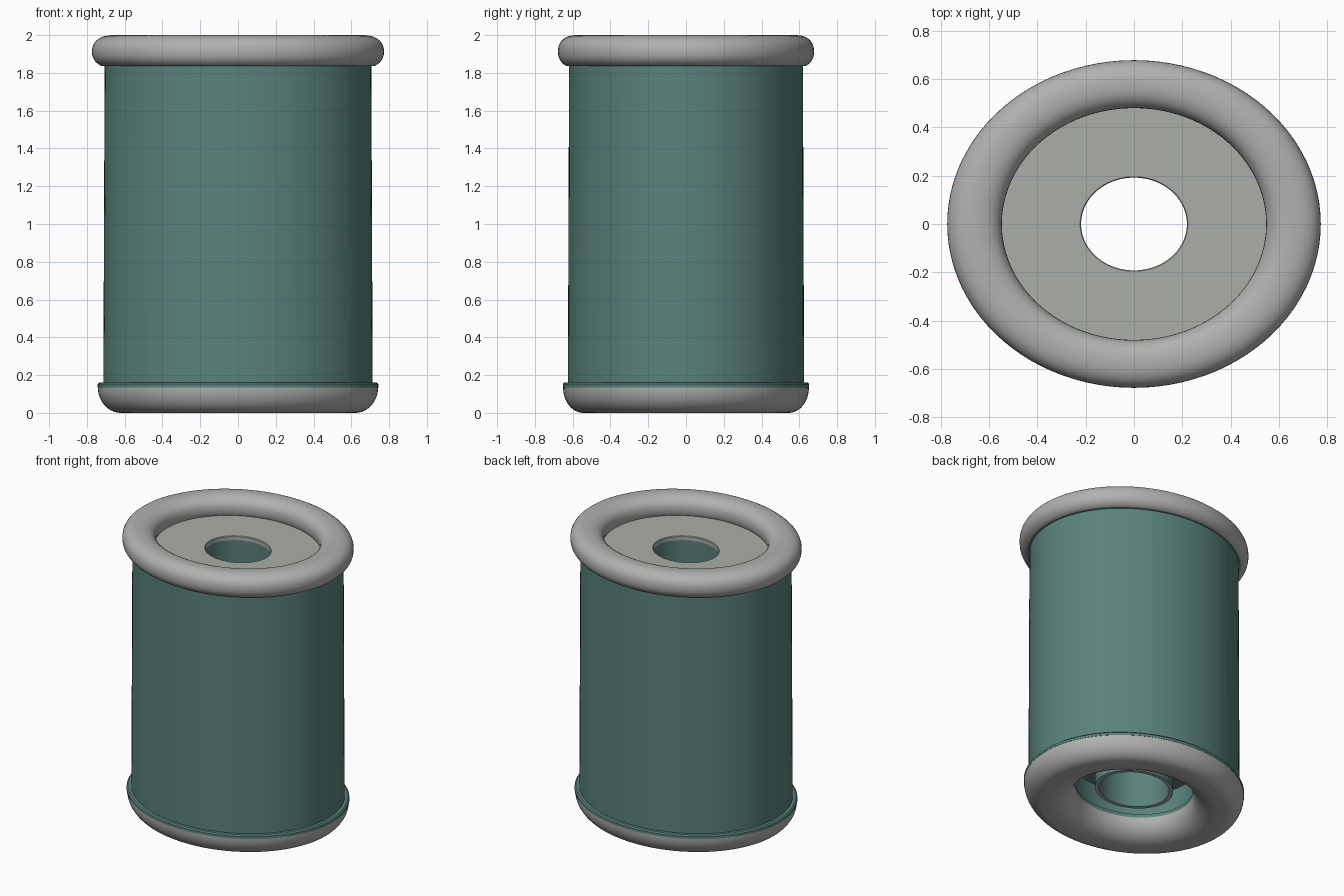
import bpy, bmesh, math

SIDES = 96
DEPTH_RATIO = 0.877   # the spool is slightly oval

cube = bpy.data.objects.get("Cube")
if cube:
    bpy.data.objects.remove(cube, do_unlink=True)


def material(name, rgb):
    m = bpy.data.materials.new(name)
    m.use_nodes = True
    m.diffuse_color = (*rgb, 1)
    m.node_tree.nodes["Principled BSDF"].inputs["Base Color"].default_value = (*rgb, 1)
    return m


teal = material("teal", (0.10, 0.225, 0.20))
grey = material("grey", (0.44, 0.44, 0.435))
pale = material("disc grey", (0.41, 0.42, 0.395))


def lathe(name, profile, mats, rule=None):
    """Spin a closed (radius, height) profile into an oval ring."""
    bm = bmesh.new()
    rings = []
    for i in range(SIDES):
        a = math.tau * i / SIDES
        c, s = math.cos(a), math.sin(a) * DEPTH_RATIO
        rings.append([bm.verts.new((r * c, r * s, z)) for r, z in profile])
    n = len(profile)
    for i in range(SIDES):
        p, q = rings[i], rings[(i + 1) % SIDES]
        for j in range(n):
            k = (j + 1) % n
            bm.faces.new((p[j], q[j], q[k], p[k]))
    bmesh.ops.recalc_face_normals(bm, faces=bm.faces)
    if rule:
        for f in bm.faces:
            f.material_index = rule(f.calc_center_median(), f.normal)
    me = bpy.data.meshes.new(name)
    bm.to_mesh(me)
    bm.free()
    for m in mats:
        me.materials.append(m)
    ob = bpy.data.objects.new(name, me)
    bpy.context.collection.objects.link(ob)
    bpy.ops.object.select_all(action='DESELECT')
    ob.select_set(True)
    bpy.context.view_layer.objects.active = ob
    bpy.ops.object.shade_smooth_by_angle(angle=math.radians(35))
    return ob


def arc(cr, cz, rr, rz, start, end, steps, power=1.0):
    """Points on a (super)ellipse, angles in degrees."""
    pts = []
    for i in range(steps + 1):
        t = math.radians(start + (end - start) * i / steps)
        c, s = math.cos(t), math.sin(t)
        pts.append((cr + rr * math.copysign(abs(c) ** power, c),
                    cz + rz * math.copysign(abs(s) ** power, s)))
    return pts


# Barrel with a recess underneath and a central tube; the tube's end is grey
lathe("barrel",
      [(0.706, 1.84), (0.713, 0.15), (0.41, 0.14), (0.42, 0.32), (0.265, 0.32),
       (0.265, 0.13), (0.238, 0.13), (0.221, 1.86), (0.50, 1.86)],
      [teal, grey],
      lambda c, n: int(c.z < 0.135 and n.z < -0.9))

# Rolled top rim, teal on its flat underside
rim = [(r, max(z, 1.835)) for r, z in
       arc(0.66, 1.913, 0.113, 0.087, -70, 250, 32, 0.88)]
lathe("top_rim", rim, [grey, teal],
      lambda c, n: int(n.z < -0.9 and c.z < 1.85))

# Flat disc set inside the top rim
lathe("top_disc", [(0.219, 1.84), (0.219, 1.866), (0.223, 1.87), (0.56, 1.87), (0.56, 1.84)],
      [pale])

# Rounded bottom rim, open in the middle
bottom = arc(0.62, 0.135, 0.122, 0.135, 0, -90, 12)
bottom += arc(0.57, 0.135, 0.17, 0.135, -90, -180, 12)
lathe("bottom_rim", bottom, [grey])

# Thin teal lip between the bottom rim and the barrel
lathe("bottom_lip", [(0.744, 0.135), (0.744, 0.152), (0.735, 0.16), (0.40, 0.16), (0.40, 0.135)],
      [teal])
